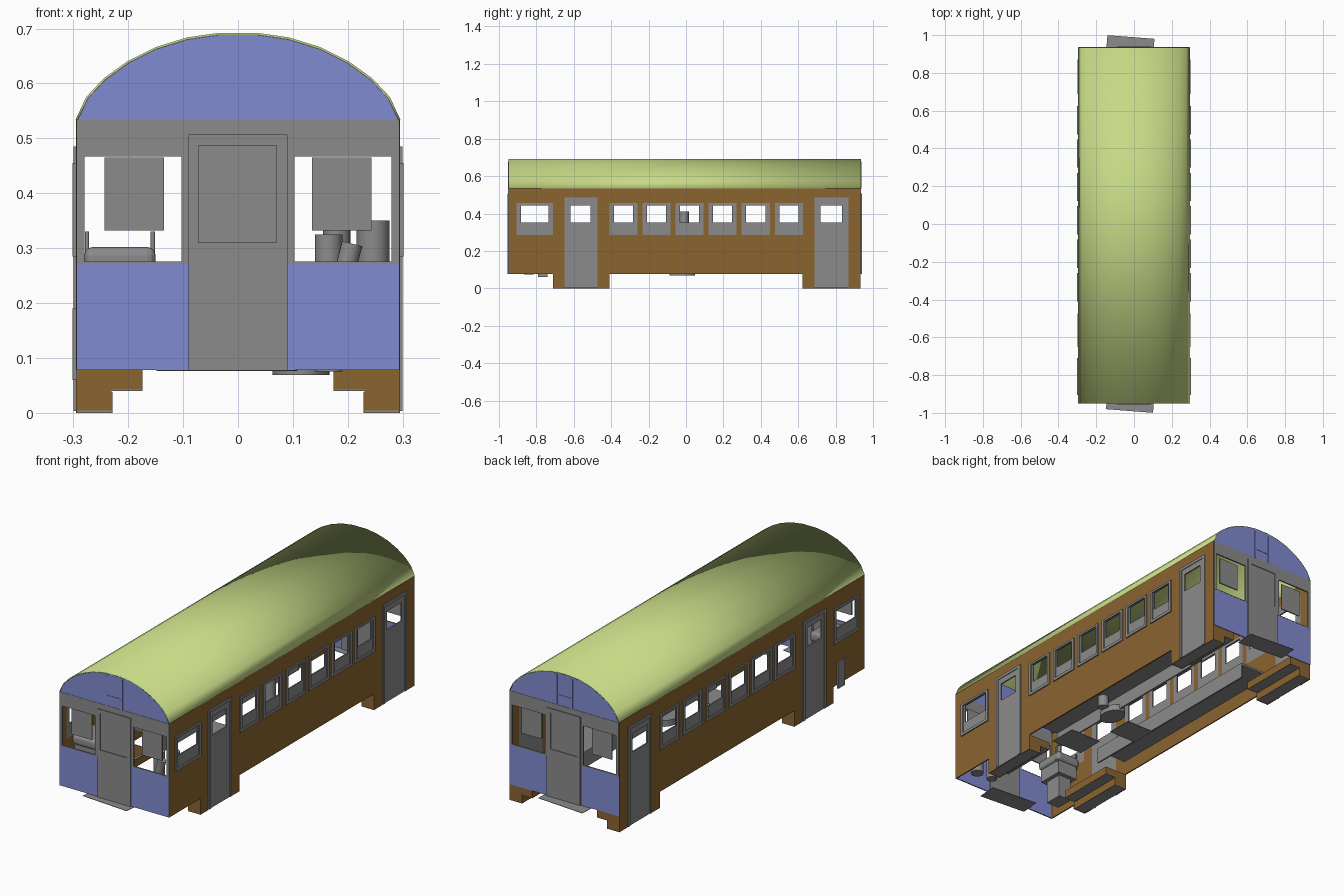
import bpy, bmesh, math
from mathutils import Matrix, Vector

cube = bpy.data.objects.get("Cube")
if cube:
    bpy.data.objects.remove(cube, do_unlink=True)


def material(name, rgb):
    m = bpy.data.materials.new(name)
    m.use_nodes = True
    m.diffuse_color = (*rgb, 1)
    m.node_tree.nodes["Principled BSDF"].inputs["Base Color"].default_value = (*rgb, 1)
    return m


GREEN = material("roof green", (0.57, 0.70, 0.24))
BROWN = material("wood brown", (0.26, 0.13, 0.03))
BLUE = material("end blue", (0.22, 0.26, 0.64))
GREY = material("fitting grey", (0.26, 0.26, 0.26))

FRONT, BACK, SIDE = -0.947, 0.933, 0.292
FLOOR, EAVE = 0.078, 0.533


def finish(name, bm, mat, thick=0, smooth=False):
    mesh = bpy.data.meshes.new(name)
    bm.to_mesh(mesh)
    bm.free()
    obj = bpy.data.objects.new(name, mesh)
    bpy.context.collection.objects.link(obj)
    mesh.materials.append(mat)
    if smooth:
        bpy.ops.object.select_all(action="DESELECT")
        obj.select_set(True)
        bpy.context.view_layer.objects.active = obj
        bpy.ops.object.shade_smooth_by_angle(angle=math.radians(40))
    if thick:
        mod = obj.modifiers.new("thickness", "SOLIDIFY")
        mod.thickness = thick
        mod.offset = 0
    return obj


def panel(name, axis, pos, rect, holes, mat, thick):
    """Upright sheet facing the x or y axis, with rectangular holes left out."""
    us = sorted({u for r in [rect] + holes for u in r[:2]})
    vs = sorted({v for r in [rect] + holes for v in r[2:]})
    bm = bmesh.new()
    for u0, u1 in zip(us, us[1:]):
        for v0, v1 in zip(vs, vs[1:]):
            u, v = (u0 + u1) / 2, (v0 + v1) / 2
            if any(a < u < b and c < v < d for a, b, c, d in holes):
                continue
            corners = [(u0, v0), (u1, v0), (u1, v1), (u0, v1)]
            bm.faces.new([bm.verts.new((pos, a, b) if axis == "x" else (a, pos, b))
                          for a, b in corners])
    bmesh.ops.remove_doubles(bm, verts=bm.verts[:], dist=0.0001)
    return finish(name, bm, mat, thick)


def box(name, x, y, z, mat, turn=0):
    """Box from (low, high) pairs, optionally turned about its upright axis."""
    size = [b - a for a, b in (x, y, z)]
    centre = Vector([(a + b) / 2 for a, b in (x, y, z)])
    bm = bmesh.new()
    bmesh.ops.create_cube(bm, size=1, matrix=Matrix.Translation(centre)
                          @ Matrix.Rotation(turn, 4, "Z") @ Matrix.Diagonal((*size, 1)))
    return finish(name, bm, mat)


def cylinder(name, centre, r, height, mat, tilt=0, stretch=1):
    bm = bmesh.new()
    bmesh.ops.create_cone(bm, cap_ends=True, segments=20, radius1=r, radius2=r, depth=height,
                          matrix=Matrix.Translation(centre) @ Matrix.Rotation(tilt, 4, "Y")
                          @ Matrix.Diagonal((1, stretch, 1, 1)))
    return finish(name, bm, mat, smooth=True)


# Roof profile, shared by the vault and the end gables
half = [(0.294, EAVE), (0.275, 0.574), (0.243, 0.608), (0.2, 0.639),
        (0.15, 0.664), (0.092, 0.682), (0.036, 0.69)]
arch = half + [(-x, z) for x, z in reversed(half)]
bm = bmesh.new()
rows = [[bm.verts.new((x, y, z)) for x, z in arch] for y in (FRONT - 0.002, BACK + 0.002)]
for i in range(len(arch) - 1):
    bm.faces.new([rows[0][i], rows[1][i], rows[1][i + 1], rows[0][i + 1]])
finish("roof", bm, GREEN, 0.004, smooth=True)

# Side openings: windows and doors along y
WIN = (0.285, 0.455)
windows = [(-0.905, -0.71)] + [(-0.41 + 0.177 * i, -0.26 + 0.177 * i) for i in range(6)]
doors = [(-0.65, -0.474), (0.688, 0.87)]
bays = [(-0.71, -0.41), (0.622, BACK)]
DOOR_TOP = 0.485

for s, side in ((1, "left"), (-1, "right")):
    # Wall with lowered skirts at the entrance bays
    cut = [(a, b, *WIN) for a, b in windows] + [(a, b, 0, DOOR_TOP) for a, b in doors]
    cut += [(FRONT, bays[0][0], 0, FLOOR), (bays[0][1], bays[1][0], 0, FLOOR)]
    panel(side + "_wall", "x", s * SIDE, (FRONT, BACK, 0, EAVE), cut, BROWN, 0.006)

    # Half-open windows with raised frames
    for i, (a, b) in enumerate(windows):
        name = f"{side}_window_{i + 1}"
        rim = 0.02
        opening = (a + rim + 0.004, b - rim - 0.004, 0.353, 0.443)
        panel(name + "_frame", "x", s * 0.295, (a, b, *WIN),
              [(a + 0.014, b - 0.014, WIN[0] + 0.014, WIN[1] - 0.01)], GREY, 0.012)
        panel(name + "_sash", "x", s * SIDE, (a, b, *WIN), [opening], GREY, 0.006)

    # Doors with a small light
    for i, (a, b) in enumerate(doors):
        panel(f"{side}_door_{i + 1}", "x", s * 0.293, (a, b, 0.003, DOOR_TOP),
              [(a + 0.032, b - 0.036, 0.353, 0.443)], GREY, 0.007)
        panel(f"{side}_door_surround_{i + 1}", "x", s * 0.295, (a, b, 0.003, DOOR_TOP),
              [(a + 0.014, b - 0.014, 0.003, DOOR_TOP - 0.014)], GREY, 0.01)

    # Entrance steps: stair-shaped cheeks, risers and treads
    stair = [(0.292, 0), (0.23, 0), (0.23, 0.04), (0.175, 0.04), (0.175, FLOOR), (0.292, FLOOR)]
    for i, (a, b) in enumerate(bays):
        name = f"{side}_step_{i + 1}"
        bm = bmesh.new()
        for y in (a + 0.002, b - 0.002):
            bm.faces.new([bm.verts.new((s * x, y, z)) for x, z in stair])
        finish(name + "_cheeks", bm, BROWN, 0.003)
        for x, z in ((0.23, 0.0), (0.175, 0.04)):
            panel(f"{name}_riser", "x", s * x, (a, b, z, z + 0.038), [], BROWN, 0.003)
        for lo, hi, z in ((0.23, 0.292, 0.001), (0.175, 0.23, 0.04)):
            box(f"{name}_tread", sorted((s * lo, s * hi)), (a, b), (z, z + 0.003), GREY)

    # Long bench
    box(side + "_bench_seat", sorted((s * 0.12, s * 0.285)), (-0.41, 0.64), (0.145, 0.155), GREY)
    box(side + "_bench_board", sorted((s * 0.12, s * 0.128)), (-0.41, 0.64), (FLOOR, 0.15), GREY)

# Car ends
for y, out, end in ((FRONT, -1, "front"), (BACK, 1, "back")):
    bm = bmesh.new()
    bm.faces.new([bm.verts.new((x, y, z)) for x, z in arch])
    finish(end + "_gable", bm, BLUE, 0.004)
    for s in (1, -1):
        lo, hi = sorted((s * 0.09, s * 0.294))
        panel(end + "_apron", "y", y, (lo, hi, FLOOR, 0.272), [], BLUE, 0.006)
        panel(end + "_blind", "y", y - out * 0.02,
              (*sorted((s * 0.135, s * 0.243)), 0.332, 0.465), [], GREY, 0.006)
        box(end + "_gable_strip", sorted((s * 0.037, s * 0.046)),
            (y - 0.004, y + 0.004), (EAVE, 0.678), BLUE)
    box(end + "_gable_bar", (-0.037, 0.037), (y - 0.004, y + 0.004), (0.58, 0.584), BLUE)
    panel(end + "_window_frame", "y", y, (-0.294, 0.294, 0.272, EAVE),
          [(-0.28, -0.103, 0.276, 0.467), (0.103, 0.28, 0.276, 0.467)], GREY, 0.007)
    light = (-0.072, 0.07, 0.31, 0.487)
    panel(end + "_door", "y", y, (-0.09, 0.09, FLOOR, 0.507), [light], GREY, 0.016)
    panel(end + "_door_light", "y", y, light, [], GREY, 0.009)
    box(end + "_footplate", (-0.145, 0.105), (out * 0.94 - 0.05, out * 0.94 + 0.05),
        (FLOOR - 0.002, FLOOR), GREY, turn=-0.077)

# Floor hatches
box("hatch_front", (0.0, 0.17), (-0.39, -0.25), (FLOOR, FLOOR + 0.003), GREY)
box("hatch_middle", (-0.13, 0.02), (-0.15, -0.02), (FLOOR, FLOOR + 0.003), GREY)

# Stove in the saloon
cylinder("stove_base", (0.115, -0.02, 0.084), 0.052, 0.03, GREY, stretch=1.33)
cylinder("stove_pipe", (0.18, -0.01, 0.25), 0.025, 0.32, GREY)

# Driver's seat
box("driver_seat_base", (-0.25, -0.18), (-0.85, -0.76), (FLOOR, 0.2), GREY)
box("driver_seat_box", (-0.27, -0.16), (-0.87, -0.74), (0.19, 0.255), GREY)
seat = box("driver_seat_cushion", (-0.28, -0.15), (-0.88, -0.73), (0.255, 0.302), GREY)
bevel = seat.modifiers.new("soft edges", "BEVEL")
bevel.width, bevel.segments = 0.015, 3
for x in (-0.275, -0.155):
    cylinder("driver_seat_rail", (x, -0.75, 0.29), 0.004, 0.08, GREY)

# Driver's controls
cylinder("control_drum", (0.246, -0.85, 0.215), 0.03, 0.27, GREY)
cylinder("control_stand", (0.165, -0.84, 0.2), 0.025, 0.25, GREY)
cylinder("control_handle", (0.193, -0.88, 0.25), 0.019, 0.12, GREY, tilt=0.25)

# Small cover on the right outer wall
panel("outer_cover", "x", -0.297, (-0.79, -0.74, 0.06, 0.19), [], GREY, 0.008)
